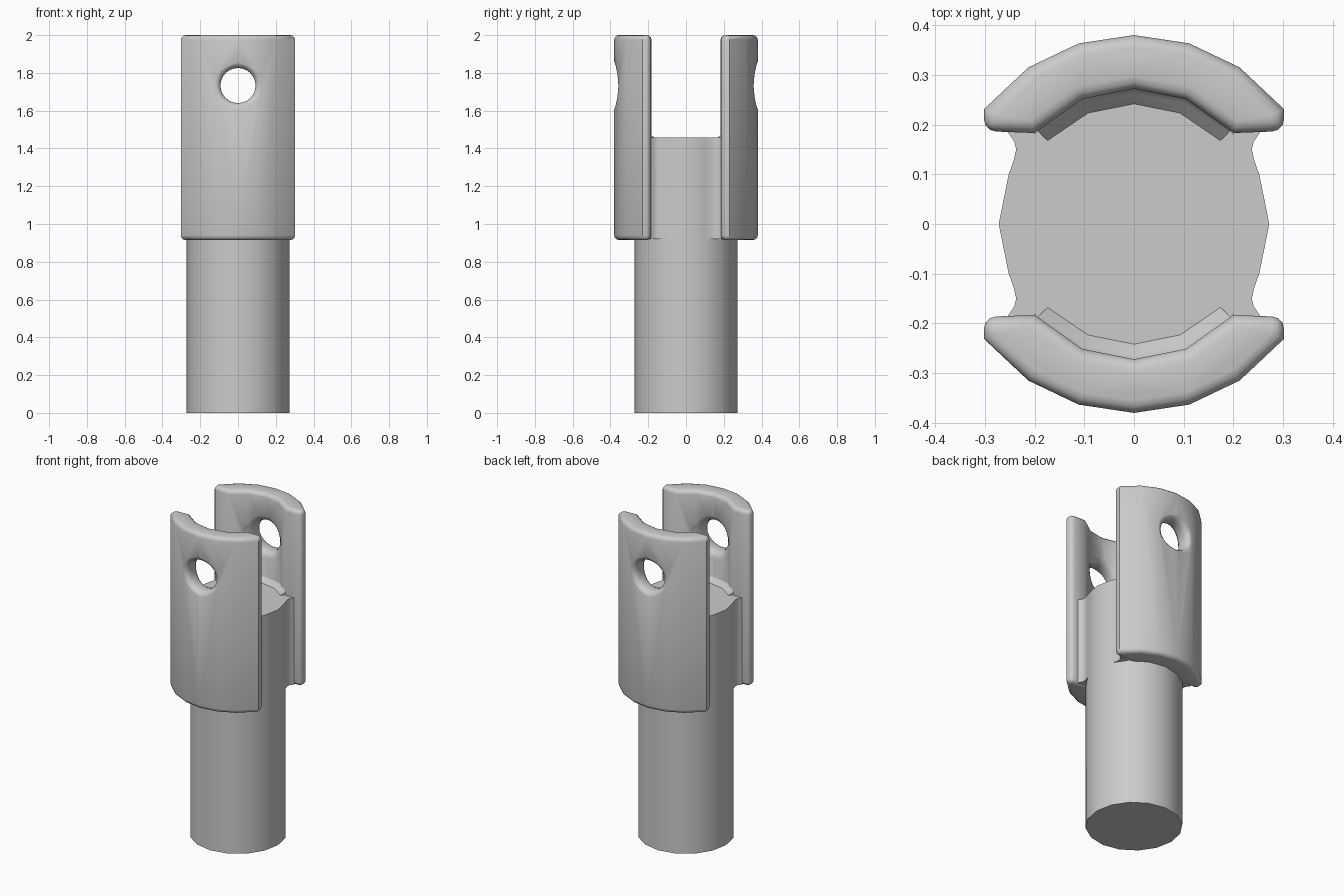
import bpy, bmesh
from math import sin, cos, pi, radians, sqrt
from mathutils import Matrix

if "Cube" in bpy.data.objects:
    bpy.data.objects.remove(bpy.data.objects["Cube"])


def loft(name, rings, edges_to_bevel=None, width=0.025):
    """Skin equal-length closed rings and cap both ends."""
    bm = bmesh.new()
    vs = [[bm.verts.new(p) for p in r] for r in rings]
    n = len(rings[0])
    for a, b in zip(vs, vs[1:]):
        for i in range(n):
            j = (i + 1) % n
            bm.faces.new((a[i], a[j], b[j], b[i]))
    bm.faces.new(vs[0])
    bm.faces.new(vs[-1])
    bmesh.ops.recalc_face_normals(bm, faces=bm.faces)
    if edges_to_bevel:
        es = [e for e in bm.edges if edges_to_bevel(e)]
        bmesh.ops.bevel(bm, geom=es, offset=width, segments=3, profile=0.5,
                        affect='EDGES', clamp_overlap=True)
    me = bpy.data.meshes.new(name)
    bm.to_mesh(me)
    bm.free()
    ob = bpy.data.objects.new(name, me)
    bpy.context.collection.objects.link(ob)
    return ob


def activate(ob):
    bpy.ops.object.select_all(action='DESELECT')
    ob.select_set(True)
    bpy.context.view_layer.objects.active = ob


def smooth(ob):
    activate(ob)
    bpy.ops.object.shade_smooth_by_angle(angle=radians(40))


def prism(profile, z0, z1):
    return [[(x, y, z) for x, y in profile] for z in (z0, z1)]


def turned_copy(ob, name):
    """Copy of a part turned half way round the z axis."""
    c = ob.copy()
    c.data = ob.data.copy()
    c.name = name
    c.data.transform(Matrix.Rotation(pi, 4, 'Z'))
    bpy.context.collection.objects.link(c)


R, RI, HOLE_Z = 0.38, 0.272, 1.733

# Central round post
post = [(RI * cos(i * pi / 8), RI * sin(i * pi / 8)) for i in range(16)]
smooth(loft("post", prism(post, 0, 1.457)))

# Curved cheek plate: outer arc, blunt ends, inner arc
outer = [(R * sin(radians(a)), R * cos(radians(a))) for a in (-52.5, -34, -17, 0, 17, 34, 52.5)]
inner = [(RI * sin(radians(a)), RI * cos(radians(a))) for a in (22.5, 0, -22.5)]
profile = outer + [(0.303, 0.187), (0.2, 0.183)] + inner + [(-0.2, 0.183), (-0.303, 0.187)]


def rounded(e):
    a, b = (v.co for v in e.verts)
    if a.z > 1.9 and b.z > 1.9:
        return True
    if a.z < 1 and b.z < 1:
        return max(a.xy.length, b.xy.length) > 0.28
    return abs(a.x) > 0.302 and a.y < 0.2 and (a.xy - b.xy).length < 1e-4


cheek = loft("back_cheek", prism(profile, 0.915, 2.0), rounded)

# Pin hole cutter whose flared rims follow the curved faces
rims = [(.15, R, .03), (.132, R, .003), (.112, R, -.006), (.099, R, -.018), (.093, R, -.035),
        (.093, RI, .035), (.099, RI, .018), (.112, RI, .006), (.132, RI, -.005), (.15, RI, -.03)]
rings = []
for r, base, off in rims:
    ring = []
    for i in range(24):
        t = i * pi / 12
        x = r * cos(t)
        ring.append((x, sqrt(base * base - x * x) + off, HOLE_Z + r * sin(t)))
    rings.append(ring)
cutter = loft("hole_cutter", rings)
cutter.hide_render = True
activate(cheek)
mod = cheek.modifiers.new("hole", 'BOOLEAN')
mod.operation = 'DIFFERENCE'
mod.solver = 'EXACT'
mod.object = cutter
bpy.ops.object.modifier_apply(modifier=mod.name)
bpy.data.objects.remove(cutter, do_unlink=True)
smooth(cheek)
turned_copy(cheek, "front_cheek")

# Curved fillet between post top and cheek
section = [(.28, 1.44), (.275, 1.49), (.263, 1.47), (.242, 1.458), (.235, 1.44)]
fillet = loft("back_floor_fillet", [[(r * sin(radians(a)), r * cos(radians(a)), z) for r, z in section]
                                    for a in (-46, -22.5, 0, 22.5, 46)])
smooth(fillet)
turned_copy(fillet, "front_floor_fillet")

# Upright fillets where the cheek ends meet the post
side = [(.2, .1), (.25, .104), (.241, .132), (.237, .15), (.241, .166), (.256, .188), (.2, .2)]
for s, word in ((1, "right"), (-1, "left")):
    f = loft(word + "_back_fillet", prism([(s * x, y) for x, y in side], 0.92, 1.457))
    smooth(f)
    turned_copy(f, ("left" if s > 0 else "right") + "_front_fillet")
